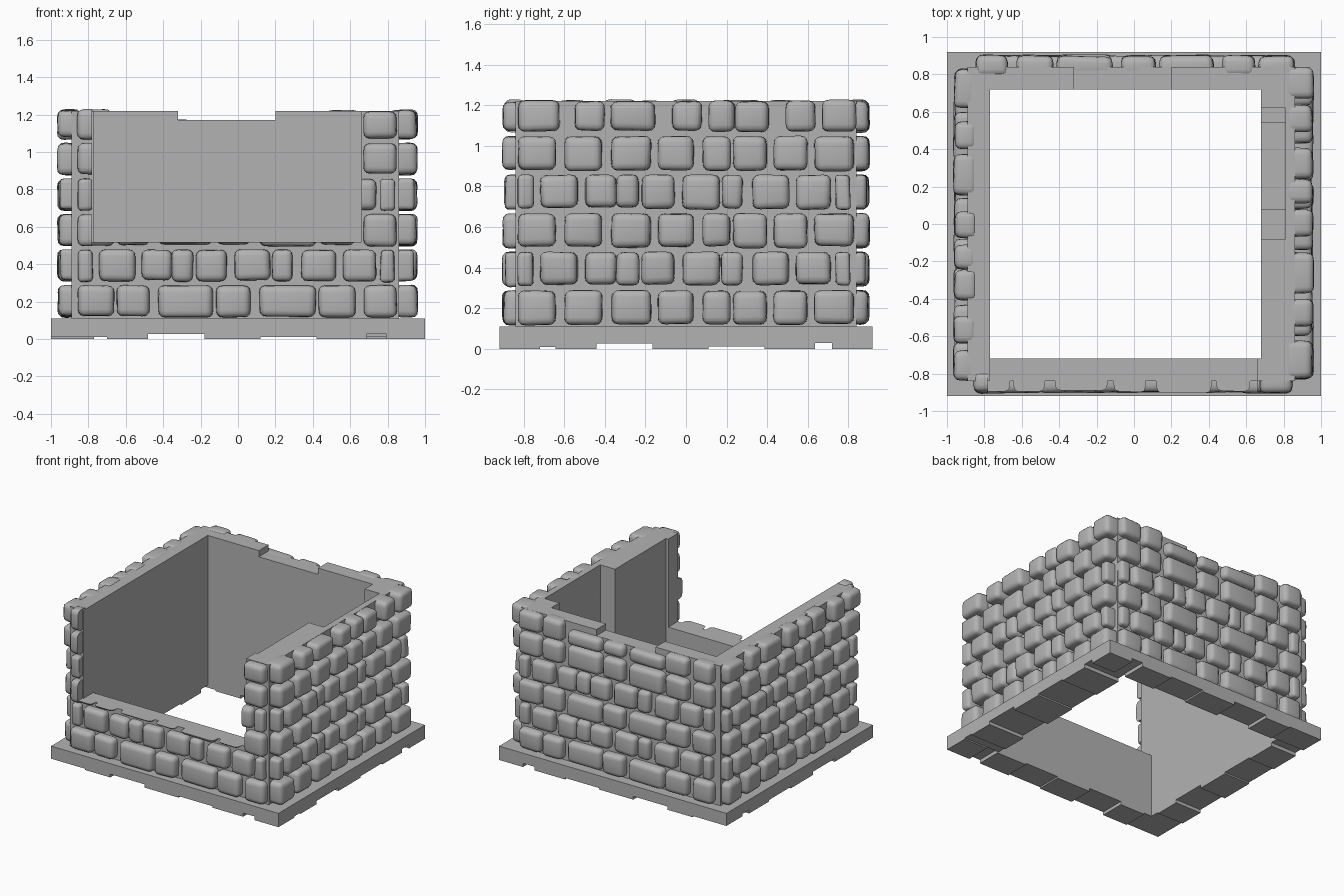
import bpy, bmesh, math, random
from mathutils import Matrix, Vector

random.seed(4)
if "Cube" in bpy.data.objects:
    bpy.data.objects.remove(bpy.data.objects["Cube"], do_unlink=True)

stone_grey = bpy.data.materials.new("stone_grey")
stone_grey.use_nodes = True
GREY = (0.45, 0.45, 0.45, 1)
stone_grey.diffuse_color = GREY
stone_grey.node_tree.nodes["Principled BSDF"].inputs["Base Color"].default_value = GREY


def finish(name, bm, smooth=False):
    mesh = bpy.data.meshes.new(name)
    bm.to_mesh(mesh)
    bm.free()
    mesh.materials.append(stone_grey)
    ob = bpy.data.objects.new(name, mesh)
    bpy.context.collection.objects.link(ob)
    if smooth:
        bpy.ops.object.select_all(action="DESELECT")
        ob.select_set(True)
        bpy.context.view_layer.objects.active = ob
        bpy.ops.object.shade_smooth_by_angle(angle=math.radians(40))
    return ob


def add_box(bm, x0, x1, y0, y1, z0, z1):
    size = Matrix.Diagonal((x1 - x0, y1 - y0, z1 - z0, 1))
    centre = Matrix.Translation(((x0 + x1) / 2, (y0 + y1) / 2, (z0 + z1) / 2))
    return bmesh.ops.create_cube(bm, size=1, matrix=centre @ size)["verts"]


def boxes(name, items):
    bm = bmesh.new()
    for item in items:
        add_box(bm, *item)
    return finish(name, bm)


# Main dimensions
L, R, F, B = -0.77, 0.68, -0.72, 0.72      # inner opening
WL, WR, WF, WB = -0.89, 0.86, -0.84, 0.84  # outer wall planes
BASE, LEDGE, TOP, NOTCH = 0.11, 0.52, 1.22, 1.17

# Plinth ring
boxes("plinth", [(-1, 1, -0.92, F, 0.03, BASE), (-1, 1, B, 0.92, 0.03, BASE),
                 (-1, L, F, B, 0.03, BASE), (R, 1, F, B, 0.03, BASE)])

# Uneven slabs under the plinth
tiles = []
cuts = [-1, -0.7, -0.48, -0.18, 0.12, 0.42, 0.69, 0.79, 1]
feet = [0.01, 0.0, 0.026, 0.0, 0.012, 0.0, 0.029, 0.0]
for a, b, z in zip(cuts, cuts[1:], feet):
    tiles += [(a, b, -0.92, F, z, 0.03), (a, b, B, 0.92, z, 0.03)]
    a, b = max(a * 0.92, F), min(b * 0.92, B)
    if b > a:
        tiles += [(-1, L, a, b, z, 0.03), (R, 1, a, b, z, 0.03)]
boxes("plinth_slabs", tiles)

# Wall cores
boxes("left_and_right_walls", [
    (WL, L, WF, WB, BASE, TOP),
    (0.81, WR, WF, WB, BASE, TOP),
    (R, 0.81, F, -0.08, BASE, TOP),
    (R, 0.81, 0.62, WB, BASE, TOP),
    (R, 0.81, -0.08, 0.08, BASE, 0.3),
    (R, 0.81, 0.54, 0.62, BASE, 0.3)])
boxes("back_wall", [(L, -0.32, B, WB, BASE, TOP),
                    (-0.32, 0.2, B, WB, BASE, NOTCH),
                    (0.2, R, B, WB, BASE, TOP)])
boxes("front_wall", [(L, 0.66, WF, F, BASE, LEDGE),
                     (0.66, 0.81, WF, F, BASE, TOP),
                     (WL, -0.78, WF, F, BASE, TOP)])

# Stone courses: (start, end) of each stone along a wall
WIDE = [(-.86, -.66), (-.65, -.47), (-.43, -.13), (-.12, .07),
        (.11, .42), (.43, .63), (.67, .85)]
ODD = [(-.83, -.64), (-.60, -.41), (-.37, -.17), (-.14, .04),
       (.08, .22), (.23, .40), (.43, .60), (.63, .83)]
EVEN = [(-.83, -.75), (-.72, -.53), (-.50, -.34), (-.345, -.23), (-.22, -.055),
        (-.02, .17), (.175, .28), (.325, .51), (.54, .715), (.735, .81)]
CAP = [(-.83, -.62), (-.55, -.40), (-.375, -.15), (-.07, .08),
       (.11, .245), (.24, .41), (.49, .64), (.67, .84)]


def courses(long_wall):
    if long_wall:
        even = [(a * 1.035, b * 1.035) for a, b in EVEN]
        return [WIDE, even, WIDE, even, WIDE, WIDE]
    return [ODD, EVEN, ODD, EVEN, ODD, CAP]


def add_stone(bm, u0, u1, z0, z1, depth):
    """Rounded block standing out of a wall plane at y = 0 towards -y."""
    verts = add_box(bm, u0, u1, -depth, 0.05, z0, z1)
    mid = Vector(((u0 + u1) / 2, 0, (z0 + z1) / 2))
    for v in verts:
        if v.co.y < 0:
            v.co += Vector((random.uniform(-.006, .006), random.uniform(-.006, .006),
                            random.uniform(-.005, .005)))
            v.co.x += (mid.x - v.co.x) * 0.05
    edges = list({e for v in verts for e in v.link_edges})
    bmesh.ops.bevel(bm, geom=edges, offset=min(0.036, 0.3 * (u1 - u0)), segments=3,
                    profile=0.55, affect="EDGES", clamp_overlap=True)


def clip(bm, co, no):
    """Cut away everything on the side the normal points to, and cap it."""
    res = bmesh.ops.bisect_plane(bm, geom=bm.verts[:] + bm.edges[:] + bm.faces[:],
                                 plane_co=co, plane_no=no, clear_outer=True)
    rim = [e for e in res["geom_cut"] if isinstance(e, bmesh.types.BMEdge)]
    if rim:
        bmesh.ops.holes_fill(bm, edges=rim, sides=0)


def stone_panel(name, angle, plane, depth, long_wall, keep=None, shift=0, cuts=()):
    bm = bmesh.new()
    for row, course in enumerate(courses(long_wall)):
        z0 = 0.115 + row * 0.19
        for u0, u1 in course:
            top = z0 + 0.172
            if row == 5:
                top = 1.23 - random.uniform(0, 0.012)
                if name == "back_stones" and u1 > -0.2 and u0 < 0.32:
                    top = NOTCH
            if keep and not keep(u0, u1, z0):
                continue
            narrow = 0.012 if u1 - u0 < 0.13 else 0
            add_stone(bm, u0 + shift, u1 + shift, z0 + random.uniform(0, 0.012),
                      top, depth - narrow - random.uniform(0, 0.008))
    for co, no in cuts:
        clip(bm, co, no)
    bm.transform(Matrix.Rotation(math.radians(angle), 4, "Z")
                 @ Matrix.Translation((0, -plane, 0)))
    bmesh.ops.recalc_face_normals(bm, faces=bm.faces[:])
    return finish(name, bm, smooth=True)


# Full-height stone facings
stone_panel("right_stones", 90, WR, 0.1, False)
stone_panel("left_stones", 270, -WL, 0.075, False)
stone_panel("back_stones", 180, WB, 0.065, True)

# Front facing: low wall trimmed at the ledge, and the two side piers
stone_panel("front_low_stones", 0, -WF, 0.065, True,
            keep=lambda a, b, z: z < LEDGE,
            cuts=[((0, 0, LEDGE), (0, 0, 1))])
stone_panel("front_right_pier_stones", 0, -WF, 0.065, True,
            keep=lambda a, b, z: z > 0.45 and b > 0.72,
            cuts=[((0.66, 0, 0), (-1, 0, 0))])
stone_panel("front_left_pier_stones", 0, -WF, 0.065, True,
            keep=lambda a, b, z: z > 0.45 and a < -0.8,
            cuts=[((-0.78, 0, 0), (1, 0, 0))])
